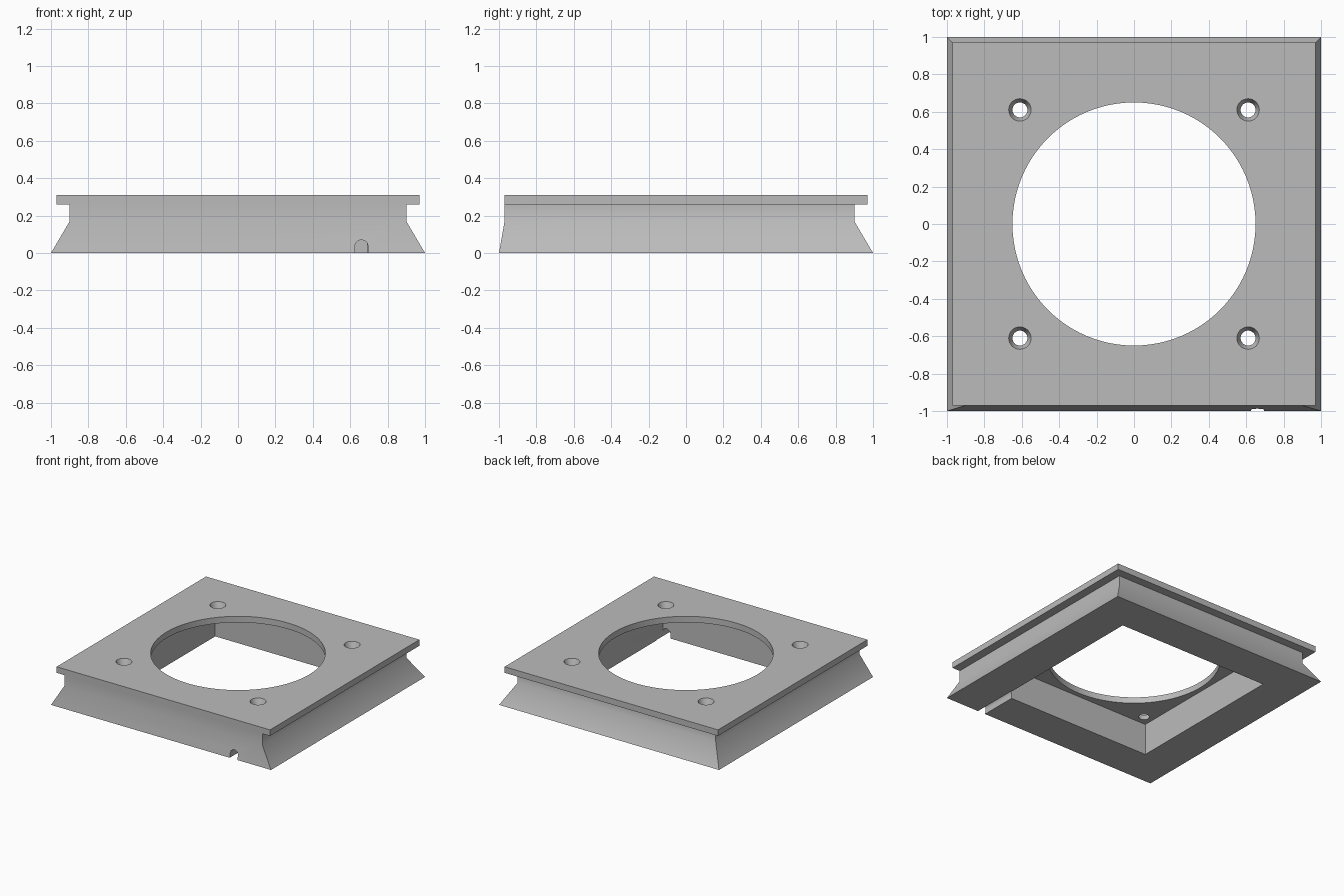
import bpy, bmesh, math

if "Cube" in bpy.data.objects:
    bpy.data.objects.remove(bpy.data.objects["Cube"], do_unlink=True)

SHELF, TOP = 0.26, 0.31      # underside and top of the plate
LIP, INNER = 0.97, 0.69      # half widths of the plate and the cavity

grey = bpy.data.materials.new("plain grey")
grey.use_nodes = True
colour = (0.5, 0.5, 0.5, 1)
grey.diffuse_color = colour
grey.node_tree.nodes["Principled BSDF"].inputs["Base Color"].default_value = colour


def loft(name, rings):
    """Closed solid through a stack of matching point rings."""
    bm = bmesh.new()
    loops = [[bm.verts.new(p) for p in ring] for ring in rings]
    n = len(loops[0])
    for a, b in zip(loops, loops[1:]):
        for i in range(n):
            j = (i + 1) % n
            bm.faces.new((a[i], a[j], b[j], b[i]))
    bm.faces.new(loops[0][::-1])
    bm.faces.new(loops[-1])
    bmesh.ops.recalc_face_normals(bm, faces=bm.faces)
    mesh = bpy.data.meshes.new(name)
    bm.to_mesh(mesh)
    bm.free()
    mesh.materials.append(grey)
    obj = bpy.data.objects.new(name, mesh)
    bpy.context.collection.objects.link(obj)
    return obj


def rect(half, front, back, z):
    return [(-half, front, z), (half, front, z), (half, back, z), (-half, back, z)]


def circle(x, y, r, z, n):
    return [(x + r * math.cos(2 * math.pi * i / n),
             y + r * math.sin(2 * math.pi * i / n), z) for i in range(n)]


def combine(target, tool, operation):
    """Apply a boolean, then discard the tool."""
    tool.hide_render = True
    mod = target.modifiers.new("boolean", "BOOLEAN")
    mod.operation, mod.solver, mod.object = operation, "EXACT", tool
    bpy.context.view_layer.objects.active = target
    bpy.ops.object.modifier_apply(modifier=mod.name)
    bpy.data.objects.remove(tool, do_unlink=True)


# Flared skirt, with its front flush to the plate
frame = loft("mounting_frame", [rect(1, -1, 1, 0),
                                rect(0.9, -LIP, 0.9, 0.17),
                                rect(0.9, -LIP, 0.9, 0.29)])

# Overhanging top plate
plate = loft("top_plate", [rect(LIP, -LIP, LIP, z) for z in (SHELF, TOP)])
combine(frame, plate, "UNION")

# Square cavity below the plate
cavity = loft("cavity_cutter", [rect(INNER, -INNER, INNER, z) for z in (-0.1, SHELF)])
combine(frame, cavity, "DIFFERENCE")

# Large round opening
bore = loft("bore_cutter", [circle(0, 0, 0.65, z, 96) for z in (0.2, 0.4)])
combine(frame, bore, "DIFFERENCE")

# Countersunk screw holes
for x in (-0.61, 0.61):
    for y in (-0.61, 0.61):
        hole = loft("screw_hole_cutter", [circle(x, y, 0.036, SHELF - 0.01, 32),
                                          circle(x, y, 0.064, TOP + 0.01, 32)])
        combine(frame, hole, "DIFFERENCE")

# Arched cable notch through the front wall
R, CX = 0.035, 0.66
arch = [(CX - R, -0.1), (CX + R, -0.1)]
arch += [(CX + R * math.cos(math.pi * i / 16), R + R * math.sin(math.pi * i / 16))
         for i in range(17)]
notch = loft("notch_cutter", [[(x, y, z) for x, z in arch] for y in (-1.1, -0.6)])
combine(frame, notch, "DIFFERENCE")

# Smooth rounds and the skirt bend, keep the corners sharp
bpy.ops.object.select_all(action="DESELECT")
frame.select_set(True)
bpy.context.view_layer.objects.active = frame
bpy.ops.object.shade_smooth_by_angle(angle=math.radians(35))
